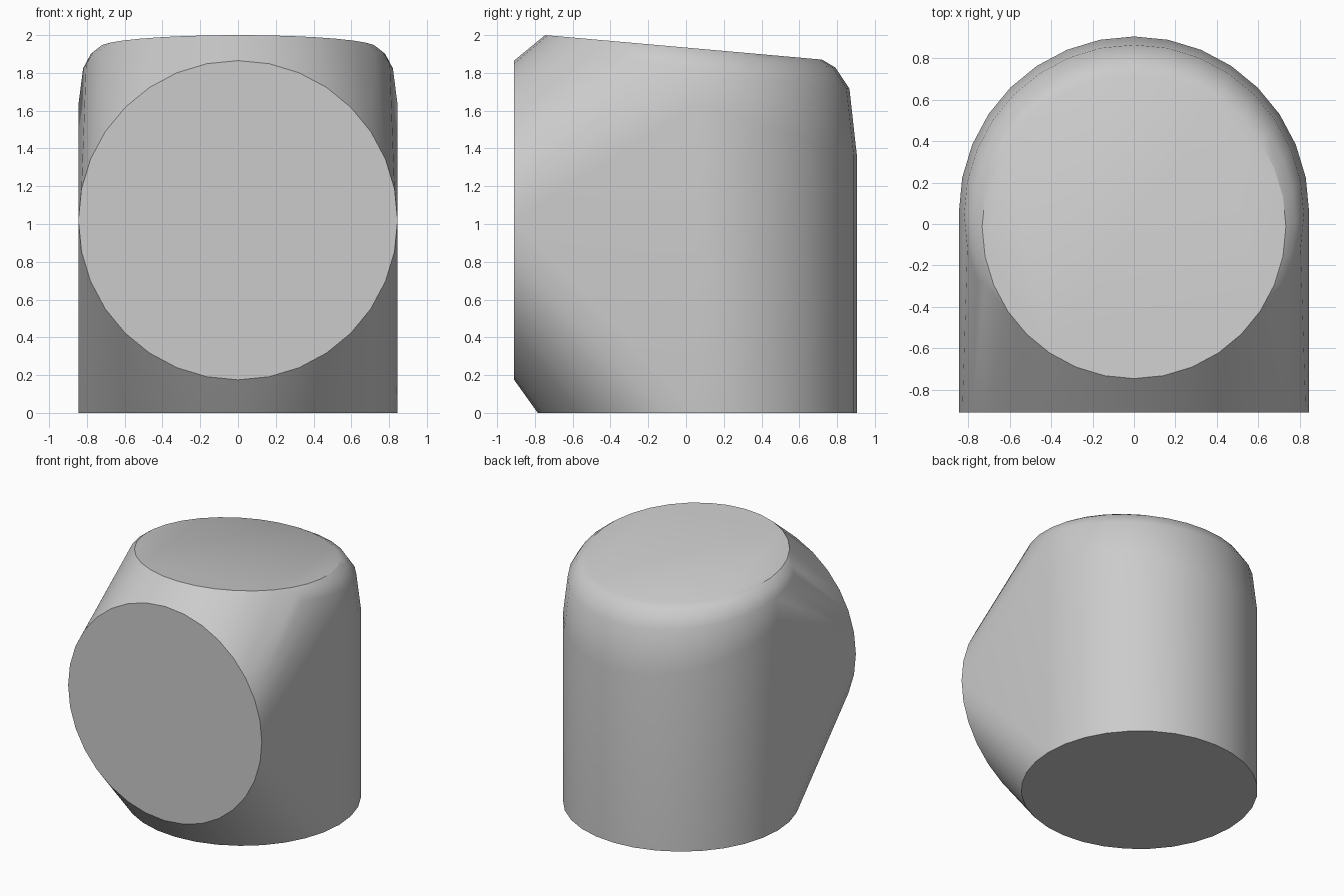
import bpy, bmesh
from math import sin, cos, tau, radians

cube = bpy.data.objects.get("Cube")
if cube:
    bpy.data.objects.remove(cube)

SEGMENTS = 32
RADIUS = 0.845


def ring(centre_y, z, radius, slope=0.0, front_limit=-1.0):
    """Horizontal ring, tilted down to the back and cut off at front_limit."""
    points = []
    for i in range(SEGMENTS):
        a = tau * i / SEGMENTS
        y = centre_y + radius * sin(a)
        if y > front_limit:
            points.append((radius * cos(a), y, z - slope * y))
    return points


# Round base and the sloping top with its rounded shoulder
points = ring(0.06, 0, RADIUS)
points += ring(-0.013, 1.934, 0.733, 0.0885)
points += ring(0.01, 1.9, 0.78, 0.09, -0.4)
points += ring(0.045, 1.83, 0.82, 0.13, -0.3)
points += ring(0.06, 1.65, RADIUS, 0.32, -0.1)

# Round upright front face
for i in range(SEGMENTS):
    a = tau * i / SEGMENTS
    points.append((RADIUS * cos(a), -0.91, 1.02 + RADIUS * sin(a)))

# Skin stretched over all the rings
bm = bmesh.new()
for p in points:
    bm.verts.new(p)
hull = bmesh.ops.convex_hull(bm, input=bm.verts[:])
spare = {g for g in hull["geom_interior"] + hull["geom_unused"]
         if isinstance(g, bmesh.types.BMVert)}
bmesh.ops.delete(bm, geom=list(spare), context='VERTS')
bmesh.ops.dissolve_limit(bm, angle_limit=radians(0.5),
                         verts=bm.verts[:], edges=bm.edges[:])
bmesh.ops.recalc_face_normals(bm, faces=bm.faces[:])

mesh = bpy.data.meshes.new("rounded_cap")
bm.to_mesh(mesh)
bm.free()
cap = bpy.data.objects.new("rounded_cap", mesh)
bpy.context.collection.objects.link(cap)

# Plain grey
grey = bpy.data.materials.new("light_grey")
grey.use_nodes = True
colour = (0.6, 0.6, 0.6, 1)
grey.diffuse_color = colour
grey.node_tree.nodes["Principled BSDF"].inputs["Base Color"].default_value = colour
mesh.materials.append(grey)

# Smooth sides, crisp rims
bpy.ops.object.select_all(action='DESELECT')
cap.select_set(True)
bpy.context.view_layer.objects.active = cap
bpy.ops.object.shade_smooth_by_angle(angle=radians(30))
